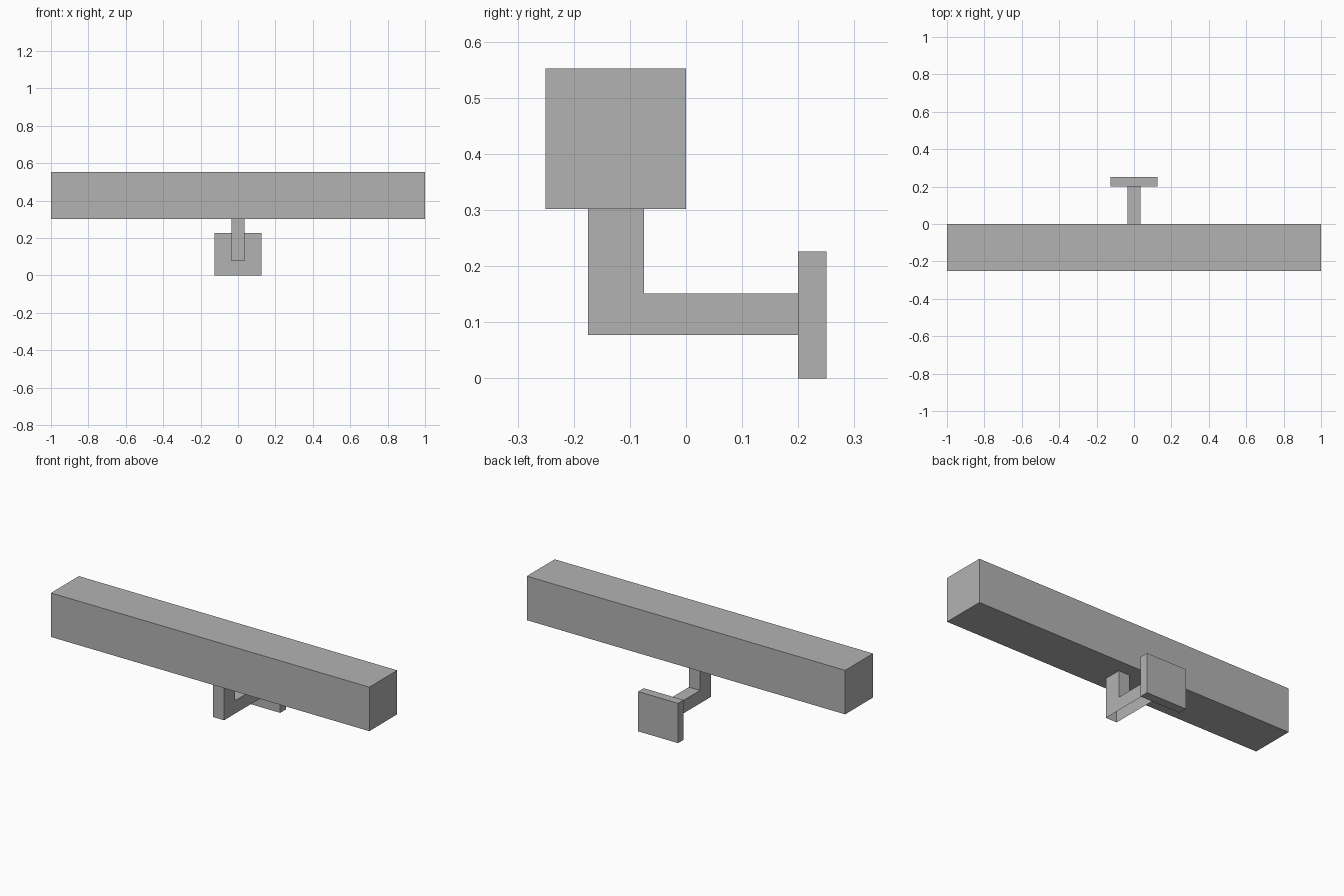
import bpy
import bmesh

default = bpy.data.objects.get("Cube")
if default:
    bpy.data.objects.remove(default, do_unlink=True)

# Single plain grey
grey = bpy.data.materials.new("plain_grey")
grey.use_nodes = True
grey.diffuse_color = (0.45, 0.45, 0.45, 1)
grey.node_tree.nodes["Principled BSDF"].inputs["Base Color"].default_value = grey.diffuse_color


def extrude_profile(name, profile, half_width, open_sides=()):
    """Extrude a (y, z) profile across x; open_sides lists profile edges left open."""
    bm = bmesh.new()
    left, right = [[bm.verts.new((x, y, z)) for y, z in profile]
                   for x in (half_width, -half_width)]
    bm.faces.new(left)
    bm.faces.new(right[::-1])
    for i in range(len(profile)):
        j = (i + 1) % len(profile)
        if i not in open_sides:
            bm.faces.new((left[j], left[i], right[i], right[j]))
    bmesh.ops.recalc_face_normals(bm, faces=bm.faces)
    mesh = bpy.data.meshes.new(name)
    bm.to_mesh(mesh)
    bm.free()
    mesh.materials.append(grey)
    obj = bpy.data.objects.new(name, mesh)
    bpy.context.collection.objects.link(obj)
    return obj


def rectangle(y0, y1, z0, z1):
    return [(y0, z0), (y1, z0), (y1, z1), (y0, z1)]


# Long rail
extrude_profile("rail", rectangle(-0.25, 0, 0.302, 0.552), 1.0)

# Wall mounting plate
extrude_profile("wall_plate", rectangle(0.2, 0.25, 0, 0.226), 0.125)

# Hollow L-shaped bracket, open underneath and where it meets rail and plate
bracket = [(-0.175, 0.077), (0.2, 0.077), (0.2, 0.151),
           (-0.075, 0.151), (-0.075, 0.302), (-0.175, 0.302)]
extrude_profile("bracket_arm", bracket, 0.035, open_sides=(0, 1, 4))
